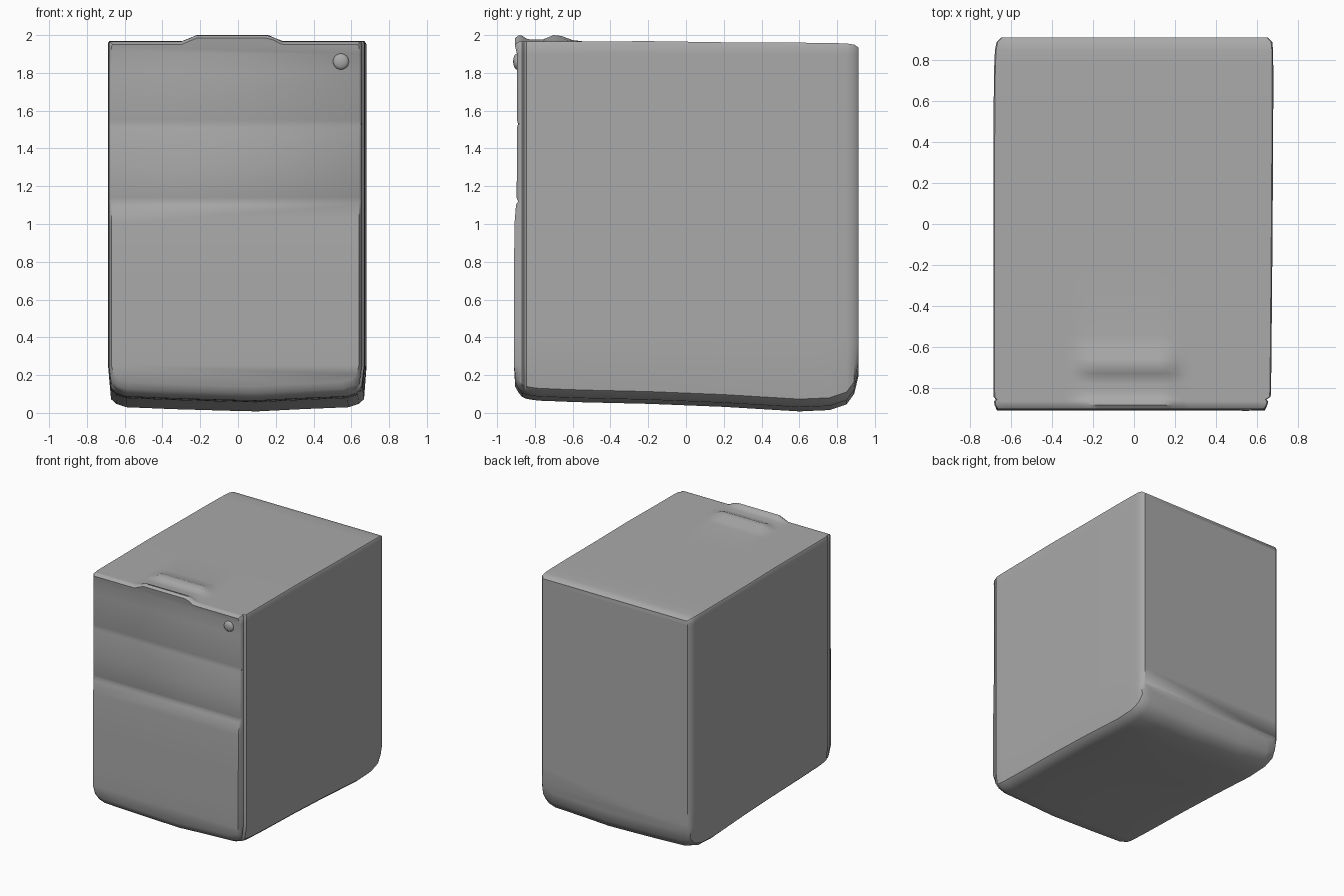
import bpy, bmesh, math

if "Cube" in bpy.data.objects:
    bpy.data.objects.remove(bpy.data.objects["Cube"])

grey = bpy.data.materials.new("plain grey")
grey.diffuse_color = (0.4, 0.4, 0.4, 1)
grey.use_nodes = True
grey.node_tree.nodes["Principled BSDF"].inputs["Base Color"].default_value = grey.diffuse_color


def smooth(a, b, t):
    t = min(max((t - a) / (b - a), 0), 1)
    return t * t * (3 - 2 * t)


def top_height(x, y, base):
    # raised finger-pull area at the front of the top, with a shallow dip
    across = smooth(-0.30, -0.22, x) * (1 - smooth(0.16, 0.24, x))
    rise = 0.034 * across * (1 - smooth(-0.69, -0.56, y))
    dip = 0.024 * across * (1 - smooth(-0.76, -0.70, y)) * smooth(-0.88, -0.83, y)
    return base + rise - dip


# Height levels on the sides; drawer gaps sit at 1.12 and 1.53
GAPS = (1.12, 1.53)
LEVELS = [0.25, 0.4, 0.7, 1.0, 1.10, 1.12, 1.14, 1.3, 1.51, 1.53, 1.55, 1.8, 1.9]
BELLY = [(-0.98, 0.065), (-0.94, 0.04), (-0.86, 0.022), (-0.5, 0.012), (-0.1, 0.004),
         (0.15, 0), (0.5, 0.012), (0.86, 0.022), (0.94, 0.04), (0.98, 0.065)]
NTOP = 32

# Sections along y: y, left x, right x, bottom z, top z
SECTIONS = [
    (-0.905, -0.670, 0.640, 0.14, 1.950),
    (-0.885, -0.682, 0.652, 0.105, 1.965),
    (-0.868, -0.684, 0.656, 0.085, 1.966),
    (-0.858, -0.676, 0.648, 0.08, 1.966),
    (-0.845, -0.686, 0.668, 0.075, 1.966),
    (-0.82, -0.687, 0.670, 0.07, 1.966),
    (-0.78, -0.687, 0.671, 0.065, 1.966),
    (-0.76, -0.687, 0.671, 0.064, 1.966),
    (-0.73, -0.687, 0.671, 0.063, 1.966),
    (-0.70, -0.687, 0.672, 0.062, 1.966),
    (-0.66, -0.687, 0.672, 0.06, 1.966),
    (-0.60, -0.687, 0.673, 0.058, 1.966),
    (-0.54, -0.687, 0.673, 0.056, 1.966),
    (-0.2, -0.688, 0.676, 0.048, 1.968),
    (0.2, -0.688, 0.679, 0.032, 1.962),
    (0.6, -0.686, 0.681, 0.008, 1.960),
    (0.76, -0.684, 0.681, 0.015, 1.958),
    (0.85, -0.680, 0.680, 0.045, 1.956),
    (0.89, -0.672, 0.676, 0.10, 1.950),
    (0.912, -0.650, 0.655, 0.19, 1.935),
]

bm = bmesh.new()
rings = []
for i, (y, xl, xr, zb, zt) in enumerate(SECTIONS):
    mid, half = (xl + xr) / 2, (xr - xl) / 2
    front, back = i == 0, i == len(SECTIONS) - 1

    def depth(z):
        # lower front swells slightly; drawer gaps are pressed inward
        if front and z in GAPS:
            return y + 0.016
        if front:
            return y + 0.010 * smooth(1.0, 1.2, z) - 0.006 * (1 - smooth(0.9, 1.1, z))
        return y

    bottom = [(mid + half * u, y, zb + dz) for u, dz in BELLY]
    right = [(xr, depth(z), max(z, zb + 0.07)) for z in LEVELS]
    top = []
    for k in range(NTOP + 1):
        u = 1 - 2 * k / NTOP
        x = mid + (half - 0.006) * u
        top.append((x, y, top_height(x, y, zt)))
    left = [(xl, depth(z), max(z, zb + 0.07)) for z in reversed(LEVELS)]
    sideR = [(xr, y, zt - 0.01)]
    sideL = [(xl, y, zt - 0.01)]
    pts = bottom + right + sideR + top + sideL + left
    rings.append([bm.verts.new(p) for p in pts])

# Skin between sections
n = len(rings[0])
for a, b in zip(rings, rings[1:]):
    for j in range(n):
        k = (j + 1) % n
        bm.faces.new((a[j], a[k], b[k], b[j]))

# Front and back covers as level strips
nb, nl = len(BELLY), len(LEVELS)
for r in (rings[0], rings[-1]):
    R = [r[nb + k] for k in range(nl)]
    L = [r[n - 1 - k] for k in range(nl)]
    for k in range(nl - 1):
        bm.faces.new((L[k], R[k], R[k + 1], L[k + 1]))
    bm.faces.new(r[:nb] + [R[0], L[0]])
    bm.faces.new([L[-1]] + r[nb + nl - 1:n - nl])
bmesh.ops.recalc_face_normals(bm, faces=bm.faces)


def finish(bm, name, angle):
    mesh = bpy.data.meshes.new(name)
    bm.to_mesh(mesh)
    bm.free()
    ob = bpy.data.objects.new(name, mesh)
    bpy.context.collection.objects.link(ob)
    mesh.materials.append(grey)
    bpy.ops.object.select_all(action='DESELECT')
    ob.select_set(True)
    bpy.context.view_layer.objects.active = ob
    bpy.ops.object.shade_smooth_by_angle(angle=math.radians(angle))
    return ob


finish(bm, "drawer_cabinet", 40)

# Small keyhole boss on the top drawer
bm = bmesh.new()
bmesh.ops.create_uvsphere(bm, u_segments=20, v_segments=12, radius=1)
lock = finish(bm, "lock", 40)
lock.scale = (0.042, 0.02, 0.042)
lock.location = (0.545, -0.895, 1.86)
